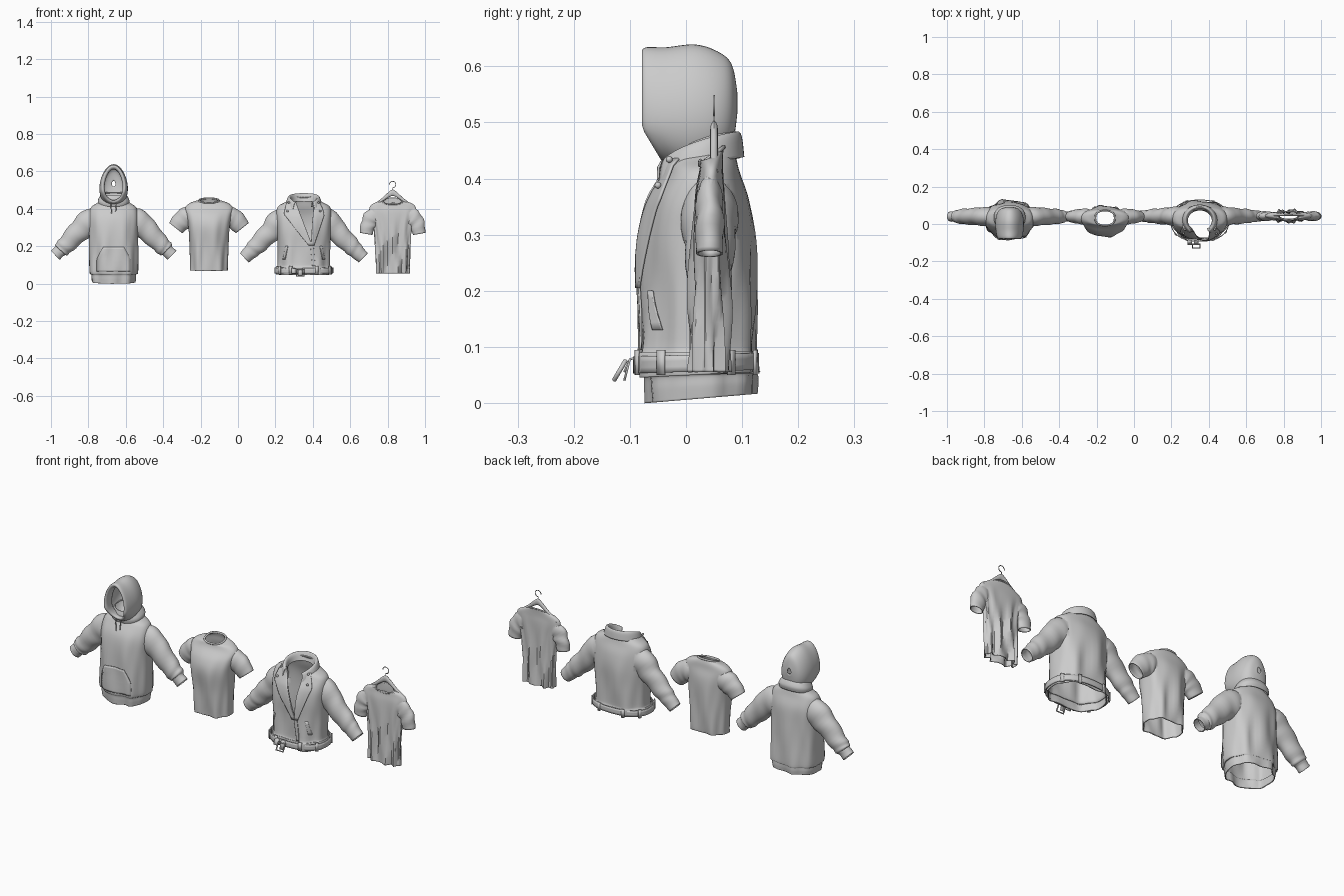
import bpy, bmesh
from math import sin, cos, pi, radians, copysign
from mathutils import Vector
from mathutils.bvhtree import BVHTree

if "Cube" in bpy.data.objects:
    bpy.data.objects.remove(bpy.data.objects["Cube"])

N = 48


def obj_from(name, bm):
    me = bpy.data.meshes.new(name)
    bm.to_mesh(me)
    bm.free()
    ob = bpy.data.objects.new(name, me)
    bpy.context.collection.objects.link(ob)
    return ob


def spline(keys, steps=5):
    # smooth interpolation of tuples
    out = []
    for i in range(len(keys) - 1):
        p = [keys[max(0, min(len(keys) - 1, i + k))] for k in (-1, 0, 1, 2)]
        for s in range(steps):
            t = s / steps
            out.append(tuple(b + .5 * t * (c - a + t * (2*a - 5*b + 4*c - d + t * (3*(b - c) + d - a)))
                             for a, b, c, d in zip(*p)))
    return out + [tuple(keys[-1])]


def skin(bm, rows, wrap=True, caps=(True, True)):
    vs = [[bm.verts.new(p) for p in r] for r in rows]
    n = len(rows[0])
    for a, b in zip(vs, vs[1:]):
        for i in range(n if wrap else n - 1):
            j = (i + 1) % n
            bm.faces.new((a[i], a[j], b[j], b[i]))
    if caps[0]:
        bm.faces.new(vs[0])
    if caps[1]:
        bm.faces.new(vs[-1])
    bmesh.ops.recalc_face_normals(bm, faces=bm.faces)


def sheet(name, rows, wrap=False, thick=.004):
    bm = bmesh.new()
    skin(bm, rows, wrap, (False, False))
    ob = obj_from(name, bm)
    if thick:
        m = ob.modifiers.new("thickness", 'SOLIDIFY')
        m.thickness, m.offset = thick, 0
    return ob


def wire(name, pts, r, cyclic=False):
    cu = bpy.data.curves.new(name, 'CURVE')
    cu.dimensions, cu.bevel_depth, cu.bevel_resolution = '3D', r, 2
    sp = cu.splines.new('POLY')
    sp.points.add(len(pts) - 1)
    for p, c in zip(sp.points, pts):
        p.co = (*c, 1)
    sp.use_cyclic_u = cyclic
    ob = bpy.data.objects.new(name, cu)
    bpy.context.collection.objects.link(ob)
    return ob


def body_ring(cx, key, fold=0, k=7, grow=0):
    z, rx, ry, cy, tilt = key
    pts = []
    for i in range(N):
        a = 2 * pi * i / N
        u, v = (copysign(abs(f) ** .85, f) for f in (cos(a), sin(a)))
        w = fold * max(0, min(1, (.42 - z) / .25))
        d = w * (sin(k * a + 9 * z + 1) + .5 * sin((k + 4) * a - 14 * z))
        y = (ry + grow + d) * v
        pts.append((cx + (rx + grow + d * .3) * u, cy + y, z + tilt * y / ry))
    return pts


def sleeve_rows(cx, side, keys, cy, fold):
    ks = spline(keys)
    rows = []
    for i, (x, z, r, ry) in enumerate(ks):
        a, b = ks[max(0, i - 1)], ks[min(len(ks) - 1, i + 1)]
        t = Vector((b[0] - a[0], b[1] - a[1])).normalized()
        row = []
        for j in range(N):
            q = 2 * pi * j / N
            w = 1 + fold * sin(i * 1.3 + 2 * sin(q + side)) * sin(pi * i / (len(ks) - 1))
            row.append((cx + side * (x - t.y * r * w * cos(q)), cy + ry * w * sin(q), z + t.x * r * w * cos(q)))
        rows.append(row)
    return rows


def garment(name, cx, body, sleeve, scy, fold, k, sfold, vcut=None):
    # solid body and sleeves are united, then the openings are removed
    bm = bmesh.new()
    skin(bm, [body_ring(cx, q, fold, k) for q in spline(body)])
    ob = obj_from(name, bm)
    bm = bmesh.new()
    for s in (-1, 1):
        skin(bm, sleeve_rows(cx, s, sleeve, scy, sfold))
    cut = obj_from("sleeves", bm)
    m = ob.modifiers.new("join", 'BOOLEAN')
    m.operation, m.object, m.solver = 'UNION', cut, 'EXACT'
    bpy.context.view_layer.update()
    me = bpy.data.meshes.new_from_object(ob.evaluated_get(bpy.context.evaluated_depsgraph_get()))
    ob.modifiers.clear()
    ob.data = me
    bpy.data.objects.remove(cut)
    bm = bmesh.new()
    bm.from_mesh(me)
    tree = BVHTree.FromBMesh(bm)
    bmesh.ops.delete(bm, geom=[f for f in bm.faces if len(f.verts) > 30], context='FACES')
    if vcut:
        co, normals = Vector(vcut[0]), [Vector(n) for n in vcut[1]]
        for n in normals:
            fs = [f for f in bm.faces if f.calc_center_median().y < .02]
            geom = fs + list({e for f in fs for e in f.edges}) + list({v for f in fs for v in f.verts})
            bmesh.ops.bisect_plane(bm, geom=geom, plane_co=co, plane_no=n)
        bmesh.ops.delete(bm, context='FACES', geom=[
            f for f in bm.faces if f.calc_center_median().y < .02
            and all((f.calc_center_median() - co).dot(n) > 0 for n in normals)])
    bm.to_mesh(me)
    bm.free()
    m = ob.modifiers.new("cloth thickness", 'SOLIDIFY')
    m.thickness, m.offset = .004, -1
    return tree


def patch(name, tree, cx, keys, off=.004):
    # cloth panel laid on the front of a garment
    rows, y = [], -.03
    for z, x0, x1 in spline(keys, 4):
        row = []
        for i in range(11):
            x = cx + x0 + (x1 - x0) * i / 10
            hit = tree.ray_cast(Vector((x, -1, z)), Vector((0, 1, 0)))[0]
            y = hit.y if hit and hit.y < .05 else y
            row.append((x, y - off, z))
        rows.append(row)
    return sheet(name, rows)


def ball(name, p, r):
    bm = bmesh.new()
    bmesh.ops.create_uvsphere(bm, u_segments=12, v_segments=8, radius=r)
    obj_from(name, bm).location = p


# hoodie
H = -.665
tree = garment("hoodie", H,
    [(.008, .116, .095, .027, .008), (.03, .119, .097, .027, .006), (.05, .12, .098, .026, .004), (.06, .13, .103, .024, 0),
     (.15, .131, .1, .022, 0), (.27, .13, .095, .022, 0), (.35, .132, .085, .026, 0), (.405, .122, .062, .032, 0),
     (.43, .09, .052, .034, .005), (.447, .06, .046, .03, .012)],
    [(.04, .35, .035, .03), (.115, .335, .07, .05), (.18, .285, .06, .046), (.25, .212, .048, .04),
     (.28, .183, .043, .034), (.288, .175, .034, .028), (.312, .152, .034, .028)], .04, .006, 7, .05)
rows = []
for y, cz, rx, rz in spline([(-.03, .528, .05, .085), (-.066, .53, .05, .085), (-.076, .532, .056, .093), (-.07, .53, .064, .102),
                             (-.035, .525, .071, .107), (.015, .525, .073, .112), (.055, .525, .065, .1),
                             (.08, .53, .045, .072), (.09, .535, .01, .015)]):
    row = []
    for i in range(N):
        a = 2 * pi * i / N
        z = cz + rz * sin(a)
        low = max(0, .49 - z) * max(0, min(1, (.02 - y) / .08))
        row.append((H + rx * cos(a) * (1 - .16 * sin(a)), y + .6 * low, z))
    rows.append(row)
sheet("hood", rows, True, .004)
# gathered cloth where the hood meets the shoulders
sheet("hood_base", [body_ring(H, q) for q in spline([(.425, .08, .06, .035, .012), (.445, .082, .064, .035, .014),
                                                      (.465, .072, .058, .032, .014), (.48, .06, .05, .03, .01)])], True)
patch("front_pocket", tree, H, [(.065, -.09, .09), (.11, -.09, .09), (.14, -.085, .085), (.195, -.055, .055)])
for s in (-1, 1):
    wire("drawstring", [(H + s * .014, -.04, .435), (H + s * .014, -.049, .42), (H + s * .011, -.05, .38 + s * .006)], .0025)

# plain t-shirt
T = -.155
shirt = [(.072, .1, .072, .02, .004), (.1, .1, .074, .02, 0), (.2, .103, .078, .018, 0), (.3, .11, .082, .014, 0),
         (.36, .12, .072, .02, 0), (.405, .128, .05, .032, 0), (.432, .1, .043, .035, .003), (.444, .052, .04, .032, .012)]
garment("t_shirt", T, shirt,
        [(.04, .36, .03, .025), (.1, .36, .055, .042), (.145, .335, .053, .038), (.178, .297, .044, .031)], .04, .007, 6, .04)
wire("neck_rib", body_ring(T, shirt[-1]), .005, True)

# biker jacket
J = .352
tree = garment("jacket", J,
    [(.05, .148, .103, .018, .005), (.07, .15, .105, .018, .004), (.09, .148, .105, .018, .002), (.1, .14, .1, .02, 0),
     (.2, .14, .1, .022, 0), (.29, .144, .1, .022, 0), (.36, .148, .088, .024, 0), (.41, .14, .066, .03, 0),
     (.435, .1, .062, .026, .006), (.452, .072, .06, .018, .015)],
    [(.04, .34, .035, .03), (.12, .335, .068, .05), (.18, .275, .057, .044), (.25, .205, .048, .038),
     (.285, .17, .04, .032), (.318, .138, .034, .029)], .042, .007, 6, .05,
    ((J + .04, 0, .21), [(.25, 0, .095), (-.25, 0, .015)]))
patch("left_lapel", tree, J, [(.435, -.09, -.042), (.375, -.105, -.02), (.345, -.085, -.008), (.28, -.035, .016), (.205, .025, .046)], .006)
patch("right_lapel", tree, J, [(.435, .05, .085), (.375, .05, .108), (.34, .046, .1), (.28, .042, .08), (.205, .038, .055)], .006)
patch("zip_strip", tree, J, [(.215, .034, .05), (.15, .04, .056), (.095, .045, .061)])
for s in (-1, 1):
    patch("hand_pocket", tree, J, [(.2, s * .085, s * .097), (.13, s * .1, s * .112)])
# collar: stands up from the neck and folds back down
rows = []
for rx, ry, z, drop in spline([(.066, .056, .44, .03), (.07, .066, .468, .04), (.078, .074, .482, .05),
                               (.087, .08, .472, .055), (.096, .084, .438, .05)]):
    row = []
    for i in range(41):
        t = i / 20 - 1
        a = t * radians(142)
        row.append((J + rx * sin(a), .018 + ry * cos(a), z - drop * abs(t) ** 2.2))
    rows.append(row)
sheet("collar", rows)
for s in (-1, 1):
    for x, y, z in ((.08, -.03, .434), (.088, -.05, .388)):
        ball("snap_button", (J + s * x, y, z), .006)
sheet("waist_belt", [body_ring(J, (z, .15, .105, .018, .003), grow=.005) for z in (.056, .066, .076, .086)], True, .005)
ring = body_ring(J, (.072, .15, .105, .018, 0), grow=.008)
for i in (4, 9, 15, 20, 29, 33, 39, 44):
    p, t = Vector(ring[i]), Vector(ring[i + 1]) - Vector(ring[i - 1])
    t = t.normalized() * .008
    sheet("belt_loop", [[p - t + Vector((0, 0, z)), p + t + Vector((0, 0, z))] for z in (-.022, .022)], thick=.005)
# hanging belt end and buckle
for x, zb in ((-.055, .055), (-.02, .04)):
    sheet("belt_end", [[(J + x + dx, y, z) for dx in (-.012, .012)] for y, z in ((-.086, .082), (-.1, .078), (-.11, zb))])
wire("buckle", [(J - .02 + sx * .02, -.108 - .02 * (sz < 0), .058 + sz * .017) for sx, sz in ((-1, -1), (1, -1), (1, 1), (-1, 1))], .004, True)

# t-shirt on a hanger
G = .827
hung = [(.055, .09, .03, .042, 0), (.1, .091, .029, .042, 0), (.22, .094, .028, .042, 0), (.32, .105, .027, .042, 0),
        (.38, .124, .025, .043, 0), (.415, .12, .021, .045, 0), (.435, .088, .02, .046, .003), (.44, .052, .021, .046, .016)]
garment("hung_t_shirt", G, hung,
        [(.05, .36, .02, .015), (.1, .36, .045, .022), (.13, .32, .04, .025), (.142, .266, .034, .024)], .042, .01, 9, .1)
wire("hung_neck_rib", body_ring(G, hung[-1]), .004, True)
arm = spline([(-.11, .412, .007), (-.06, .445, .01), (-.025, .473, .014), (0, .486, .017), (.025, .473, .014), (.06, .445, .01), (.11, .412, .007)])
bm = bmesh.new()
skin(bm, [[(G + x, .05 + .007 * cos(i * pi / 6), z + r * sin(i * pi / 6)) for i in range(12)] for x, z, r in arm])
obj_from("hanger_arms", bm)
wire("hanger_hook", [(G, .05, .495), (G, .05, .512)] + [(G + .017 * sin(a), .05, .53 - .017 * cos(a))
                     for a in (radians(d) for d in range(0, 271, 18))], .002)

bpy.ops.object.select_all(action='DESELECT')
for ob in bpy.context.scene.objects:
    if ob.type == 'MESH':
        ob.select_set(True)
        bpy.context.view_layer.objects.active = ob
bpy.ops.object.shade_smooth_by_angle(angle=radians(45))
